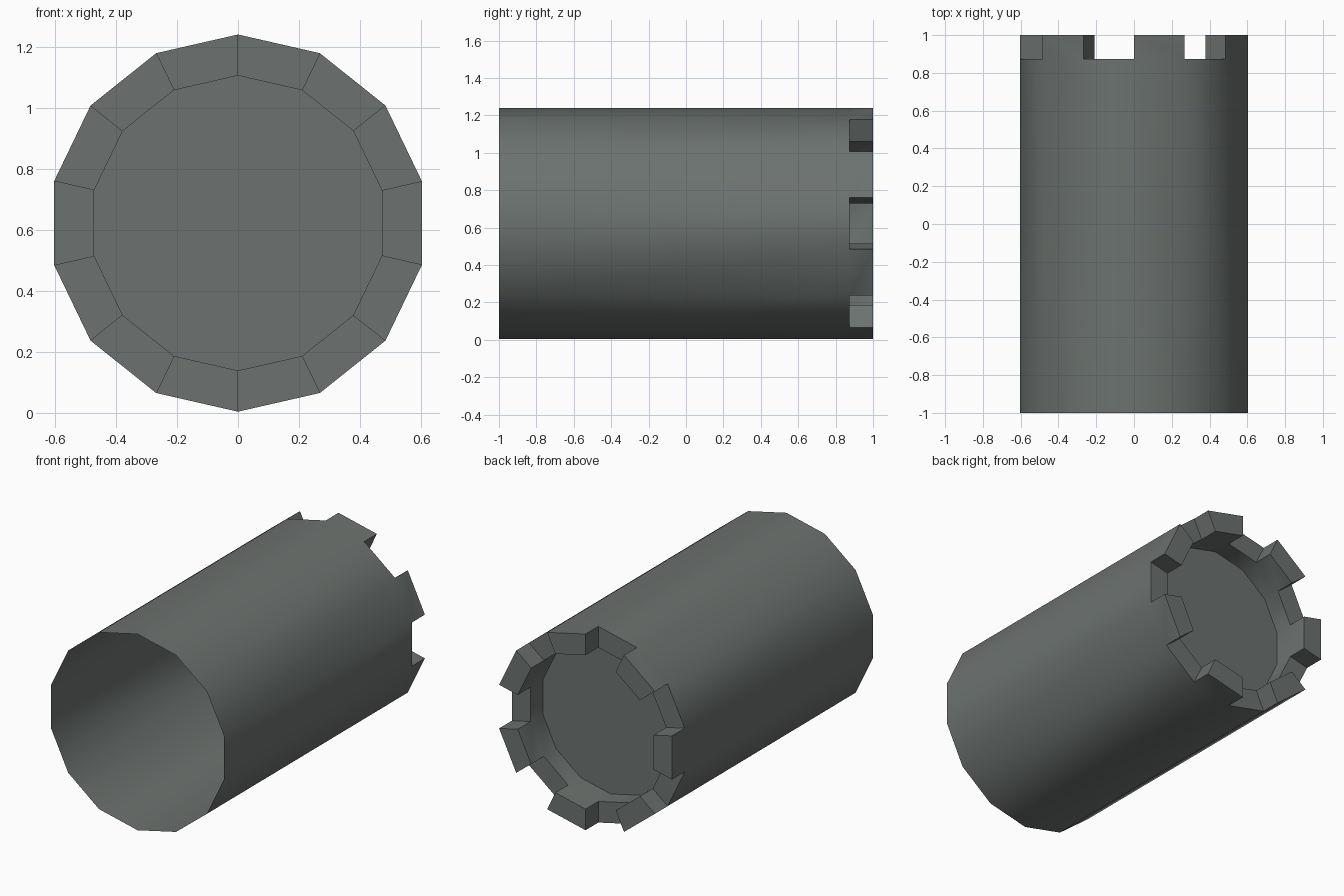
import bpy, bmesh, math

if "Cube" in bpy.data.objects:
    bpy.data.objects.remove(bpy.data.objects["Cube"])

SIDES = 14
R_OUT, R_IN, ZC = 0.618, 0.485, 0.622
Y_FRONT, Y_DISC, Y_FLOOR, Y_TOP = -1.0, 0.75, 0.873, 1.0

mat = bpy.data.materials.new("dark grey green")
mat.diffuse_color = (0.15, 0.17, 0.16, 1)
mat.use_nodes = True
mat.node_tree.nodes["Principled BSDF"].inputs["Base Color"].default_value = mat.diffuse_color

bm = bmesh.new()


def ring(radius, y):
    """Ring of vertices around the tube axis, starting at the top."""
    return [bm.verts.new((radius * math.cos(math.pi / 2 + 2 * math.pi * i / SIDES), y,
                          ZC + radius * math.sin(math.pi / 2 + 2 * math.pi * i / SIDES)))
            for i in range(SIDES)]


front = ring(R_OUT, Y_FRONT)
out_floor, in_floor = ring(R_OUT, Y_FLOOR), ring(R_IN, Y_FLOOR)
out_top, in_top = ring(R_OUT, Y_TOP), ring(R_IN, Y_TOP)
disc = ring(R_IN, Y_DISC)

for i in range(SIDES):
    j = (i + 1) % SIDES
    # open-fronted shell and inner wall of the recess
    bm.faces.new((front[i], front[j], out_floor[j], out_floor[i]))
    bm.faces.new((disc[j], disc[i], in_floor[i], in_floor[j]))
    if i % 2 == 0:
        # notch floor
        bm.faces.new((out_floor[i], out_floor[j], in_floor[j], in_floor[i]))
    else:
        # raised tooth: outside, inside, end and two cheeks
        bm.faces.new((out_floor[i], out_floor[j], out_top[j], out_top[i]))
        bm.faces.new((in_floor[j], in_floor[i], in_top[i], in_top[j]))
        bm.faces.new((out_top[i], out_top[j], in_top[j], in_top[i]))
        bm.faces.new((out_floor[i], out_top[i], in_top[i], in_floor[i]))
        bm.faces.new((out_floor[j], in_floor[j], in_top[j], out_top[j]))

# recessed end disc
bm.faces.new(disc)
bmesh.ops.recalc_face_normals(bm, faces=bm.faces)
# make sure the shell faces outwards
bm.faces.ensure_lookup_table()
f = bm.faces[0]
c = f.calc_center_median()
if f.normal.x * c.x + f.normal.z * (c.z - ZC) < 0:
    bmesh.ops.reverse_faces(bm, faces=bm.faces)

mesh = bpy.data.meshes.new("notched_tube")
bm.to_mesh(mesh)
bm.free()
mesh.materials.append(mat)
obj = bpy.data.objects.new("notched_tube", mesh)
bpy.context.collection.objects.link(obj)
bpy.context.view_layer.objects.active = obj
obj.select_set(True)
bpy.ops.object.shade_smooth_by_angle(angle=math.radians(30))
